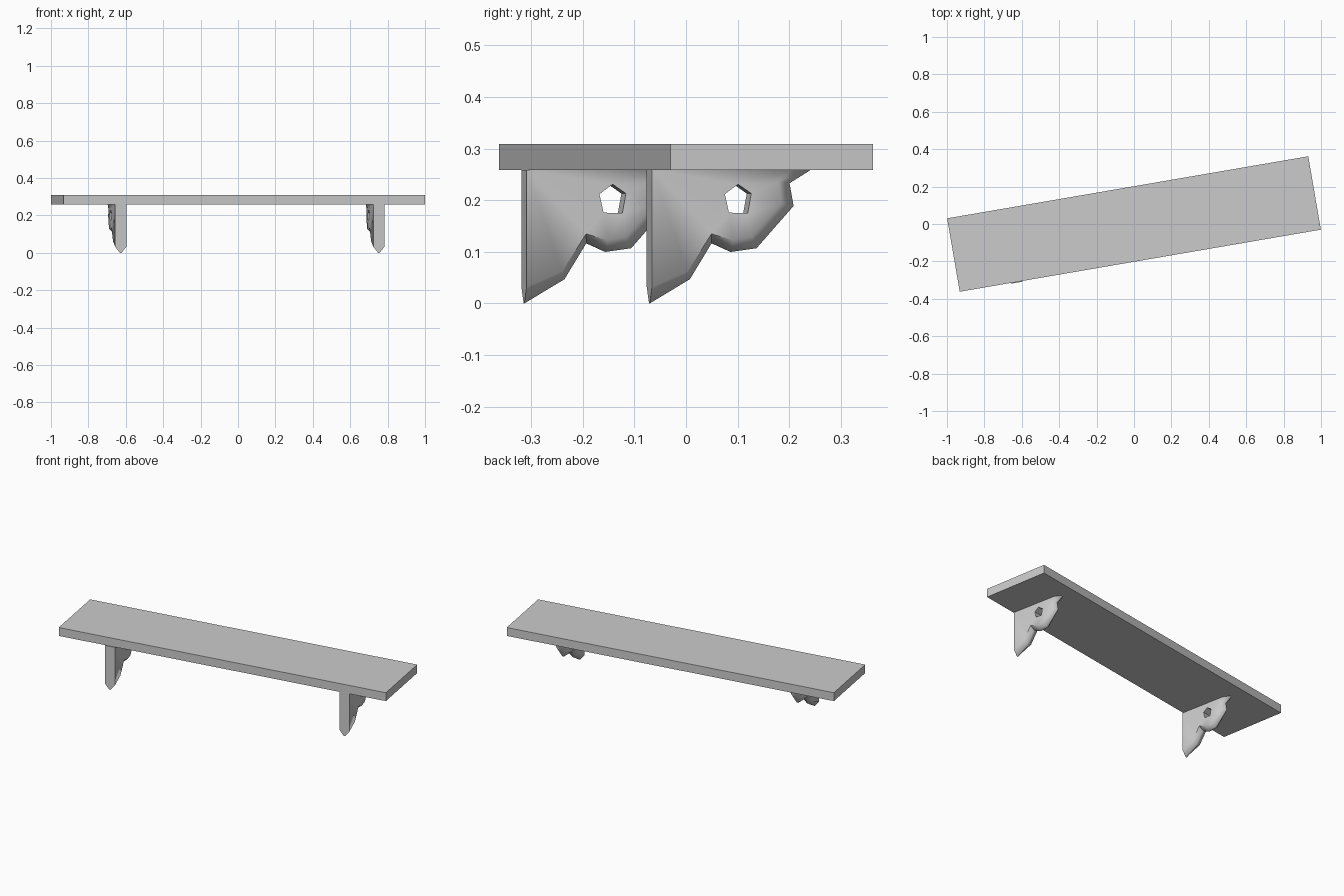
import bpy, bmesh
from math import radians

if "Cube" in bpy.data.objects:
    bpy.data.objects.remove(bpy.data.objects["Cube"])

TURN = radians(9.75)
TOP = 0.259          # underside of the board
HALF = 0.03          # half thickness of a bracket
RIM = 0.004          # half thickness of its thin scalloped edge

# Side profile of a bracket as (depth, height): thin rim, raised face, hole
RIM_LINE = [(0, 0), (.079, .047), (.122, .117), (.16, .100), (.21, .107),
            (.283, .189), (.275, .233), (.317, TOP)]
FACE_LINE = [(0, .032), (.070, .062), (.117, .135), (.160, .122), (.196, .129),
             (.256, .194), (.250, .236), (.275, TOP)]
HOLE = [(.170, .231), (.196, .213), (.189, .175), (.152, .176), (.144, .212)]


def finish(name, bm, location):
    bmesh.ops.recalc_face_normals(bm, faces=bm.faces[:])
    mesh = bpy.data.meshes.new(name)
    bm.to_mesh(mesh)
    bm.free()
    obj = bpy.data.objects.new(name, mesh)
    bpy.context.collection.objects.link(obj)
    obj.location = location
    obj.rotation_euler.z = TURN
    return obj


def make_board():
    bm = bmesh.new()
    bmesh.ops.create_cube(bm, size=1)
    bmesh.ops.scale(bm, vec=(1.959, 0.398, 0.05), verts=bm.verts[:])
    finish("shelf_board", bm, (0, 0, TOP + 0.025))


def make_bracket(name, location):
    bm = bmesh.new()
    sides = []
    for s in (1, -1):
        def row(points, half):
            return [bm.verts.new((s * half, v, z)) for v, z in points]
        corner = bm.verts.new((s * HALF, 0, TOP))
        face = row(FACE_LINE, HALF)
        for v in face[5:]:
            v.co.x = s * 0.024       # slimmer towards the back
        rim = row(RIM_LINE, RIM)
        hole = row(HOLE, 0.026)
        # flat cheek with the pentagonal hole
        edges = []
        for loop in ([corner] + face, hole):
            edges += [bm.edges.new((a, b)) for a, b in zip(loop, loop[1:] + loop[:1])]
        bmesh.ops.triangle_fill(bm, edges=edges, use_beauty=True, normal=(s, 0, 0))
        # sloping border down to the rim
        for i in range(len(face) - 1):
            bm.faces.new((face[i], face[i + 1], rim[i + 1], rim[i]))
        sides.append((corner, face, rim, hole))
    (c1, f1, r1, h1), (c2, f2, r2, h2) = sides
    # thin rim and hole wall
    for i in range(len(r1) - 1):
        bm.faces.new((r1[i], r1[i + 1], r2[i + 1], r2[i]))
    for i in range(len(h1)):
        j = (i + 1) % len(h1)
        bm.faces.new((h1[i], h1[j], h2[j], h2[i]))
    # pointed front face and top face
    bm.faces.new((c1, f1[0], r1[0], r2[0], f2[0], c2))
    bm.faces.new((c1, f1[-1], r1[-1], r2[-1], f2[-1], c2))
    obj = finish(name, bm, location)
    bpy.ops.object.select_all(action='DESELECT')
    obj.select_set(True)
    bpy.context.view_layer.objects.active = obj
    bpy.ops.object.shade_smooth_by_angle(angle=radians(55))


make_board()
make_bracket("left_bracket", (-0.627, -0.314, 0))
make_bracket("right_bracket", (0.753, -0.071, 0))
